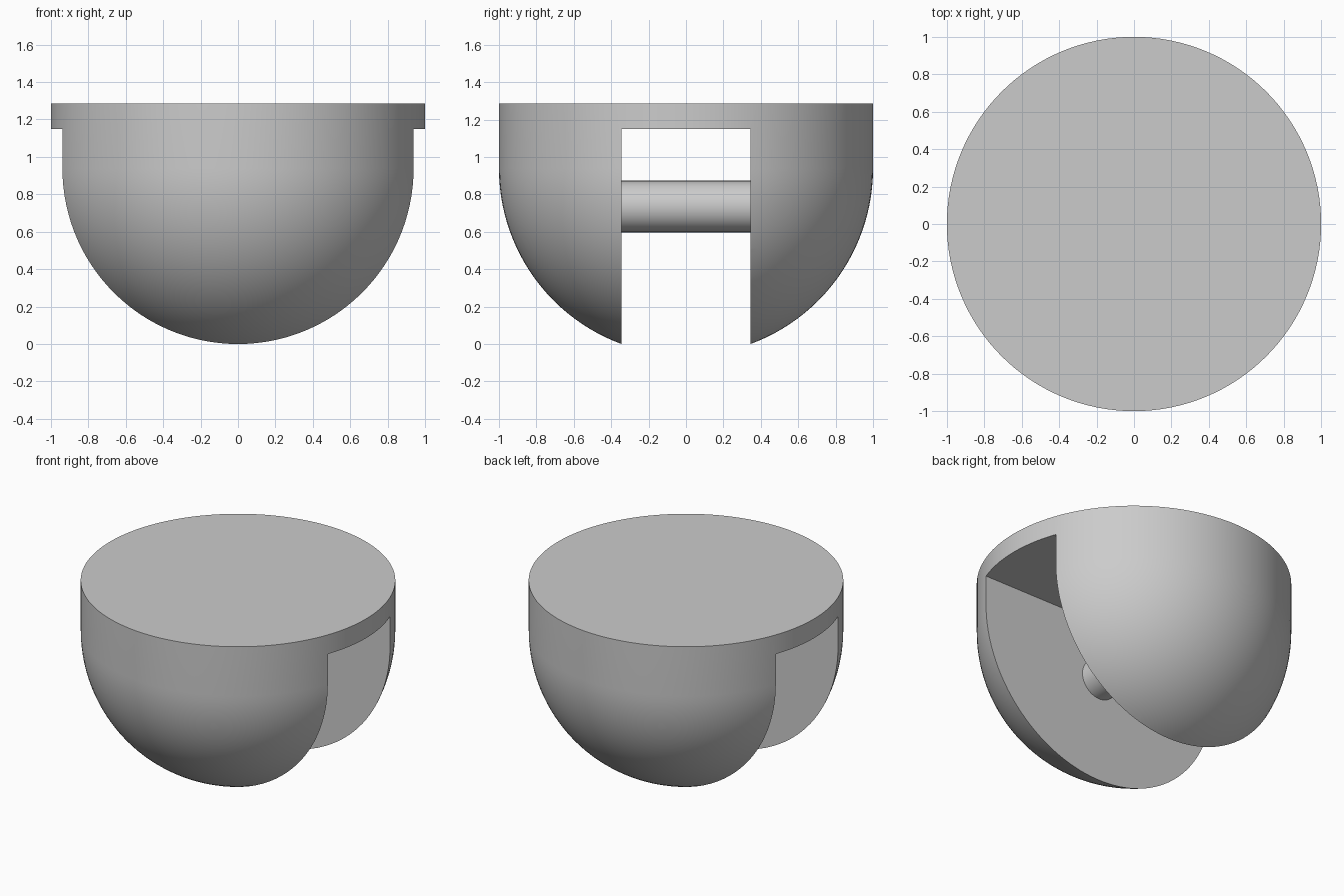
import bpy
import bmesh
from math import sin, cos, pi, sqrt, radians

SEGMENTS, RINGS = 128, 32
HALF_SLOT = 0.345                     # half the width of the slot
SLOT_TOP, TOP = 1.15, 1.285
CENTRE = sqrt(1 - HALF_SLOT ** 2)     # puts the cut lower edges on the ground
PIN_Z, PIN_RADIUS = 0.735, 0.138

cube = bpy.data.objects.get("Cube")
if cube:
    bpy.data.objects.remove(cube, do_unlink=True)

grey = bpy.data.materials.new("light_grey")
grey.use_nodes = True
colour = (0.6, 0.6, 0.6, 1)
grey.diffuse_color = colour
grey.node_tree.nodes["Principled BSDF"].inputs["Base Color"].default_value = colour


def make_active(obj):
    bpy.ops.object.select_all(action='DESELECT')
    obj.select_set(True)
    bpy.context.view_layer.objects.active = obj


def smooth(obj):
    make_active(obj)
    bpy.ops.object.shade_smooth_by_angle(angle=radians(30))


# Housing: a hemisphere with a short cylindrical wall and a flat lid
bm = bmesh.new()
profile = [(sin(a), CENTRE - cos(a)) for a in (pi / 2 * i / RINGS for i in range(RINGS + 1))]
profile += [(1, TOP), (0, TOP)]
verts = [bm.verts.new((r, 0, z)) for r, z in profile]
edges = [bm.edges.new(pair) for pair in zip(verts, verts[1:])]
bmesh.ops.spin(bm, geom=verts + edges, cent=(0, 0, 0), axis=(0, 0, 1),
               angle=2 * pi, steps=SEGMENTS, use_merge=True)
bmesh.ops.remove_doubles(bm, verts=bm.verts[:], dist=0.0001)
bmesh.ops.recalc_face_normals(bm, faces=bm.faces[:])
mesh = bpy.data.meshes.new("housing")
bm.to_mesh(mesh)
bm.free()
housing = bpy.data.objects.new("housing", mesh)
bpy.context.collection.objects.link(housing)
mesh.materials.append(grey)

# Slot: a straight channel cut from below, open at both sides
bpy.ops.mesh.primitive_cube_add(size=1, location=(0, 0, SLOT_TOP - 1))
cutter = bpy.context.object
cutter.name = "slot_cutter"
cutter.scale = (3, 2 * HALF_SLOT, 2)
cutter.hide_render = True
cutter.data.materials.append(grey)
cut = housing.modifiers.new("slot", 'BOOLEAN')
cut.operation = 'DIFFERENCE'
cut.solver = 'EXACT'
cut.object = cutter
make_active(housing)
bpy.ops.object.modifier_apply(modifier=cut.name)
bpy.data.objects.remove(cutter, do_unlink=True)
smooth(housing)

# Axle pin across the slot, its ends just inside the walls
bpy.ops.mesh.primitive_cylinder_add(vertices=64, radius=PIN_RADIUS,
                                    depth=2 * HALF_SLOT + 0.01,
                                    location=(0, 0, PIN_Z), rotation=(pi / 2, 0, 0))
pin = bpy.context.object
pin.name = "axle_pin"
pin.data.materials.append(grey)
smooth(pin)
